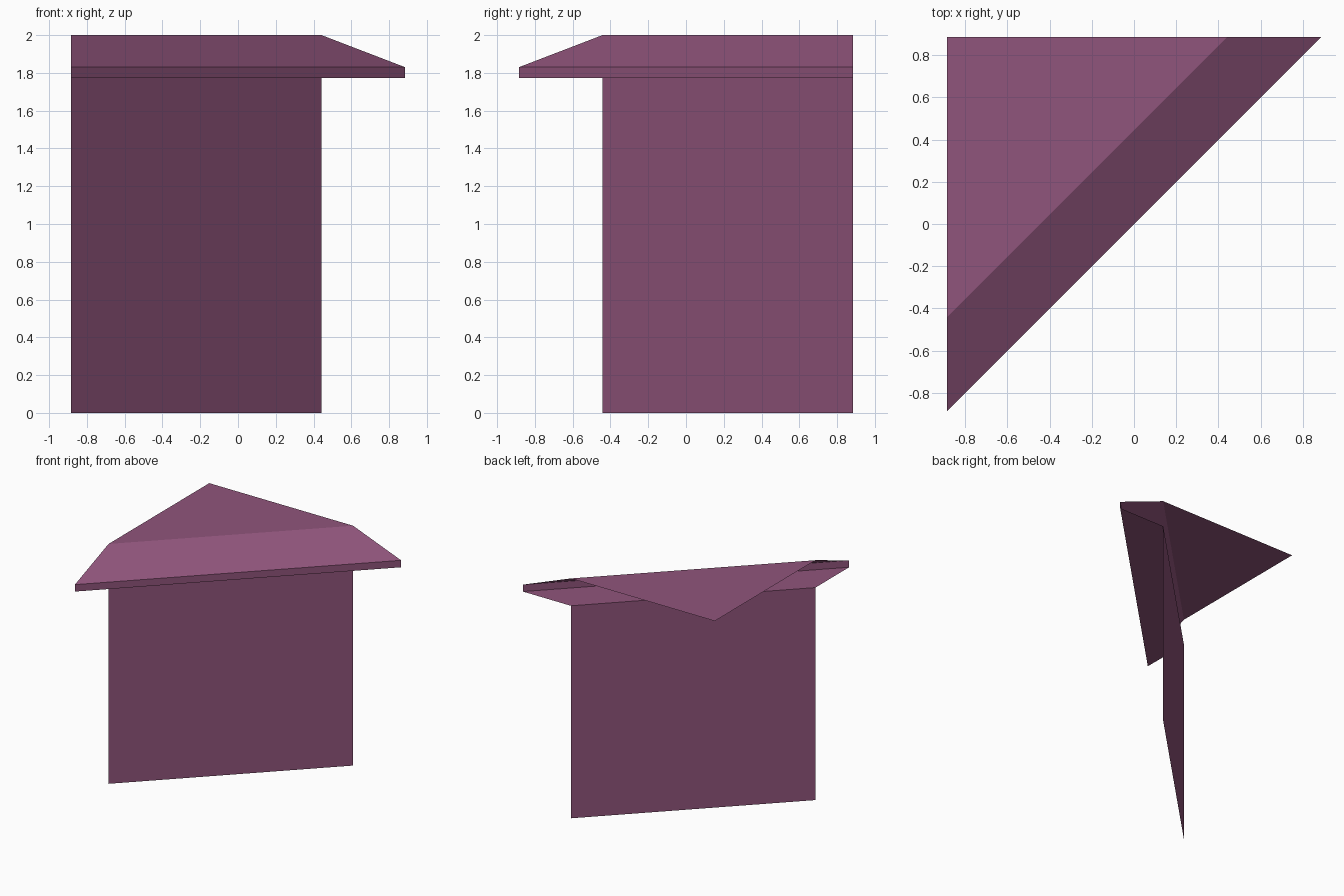
import bpy
import bmesh

cube = bpy.data.objects.get("Cube")
if cube:
    bpy.data.objects.remove(cube, do_unlink=True)

HALF = 0.885      # half of the square the corner piece fits in
SETBACK = 0.443   # wall line behind the eave line, measured along y
EAVE_LOW, EAVE_HIGH, TOP = 1.772, 1.83, 2.0

paint = bpy.data.materials.new("plum paint")
paint.use_nodes = True
color = (0.28, 0.09, 0.20, 1.0)
paint.diffuse_color = color
bsdf = next(n for n in paint.node_tree.nodes if n.type == 'BSDF_PRINCIPLED')
bsdf.inputs["Base Color"].default_value = color
bsdf.inputs["Roughness"].default_value = 0.8


def diagonal(setback, z):
    """Ends of a diagonal line, clipped by the two sides of the corner."""
    return [(-HALF, setback - HALF, z), (HALF - setback, HALF, z)]


def sheet(name, first, second):
    """Flat open panel between one edge and another edge or point."""
    bm = bmesh.new()
    bm.faces.new([bm.verts.new(p) for p in first + second[::-1]])
    mesh = bpy.data.meshes.new(name)
    bm.to_mesh(mesh)
    bm.free()
    mesh.materials.append(paint)
    obj = bpy.data.objects.new(name, mesh)
    bpy.context.collection.objects.link(obj)
    return obj


# Shared edges
wall_base = diagonal(SETBACK, 0)
wall_head = diagonal(SETBACK, EAVE_LOW)
eave_bottom = diagonal(0, EAVE_LOW)
eave_top = diagonal(0, EAVE_HIGH)
roof_edge = diagonal(SETBACK, TOP)
back_corner = [(-HALF, HALF, TOP)]

# Diagonal wall with an open-ended overhanging eave and a flat roof
sheet("wall", wall_base, wall_head)
sheet("soffit", wall_head, eave_bottom)
sheet("fascia", eave_bottom, eave_top)
sheet("roof_slope", eave_top, roof_edge)
sheet("flat_roof", roof_edge, back_corner)
